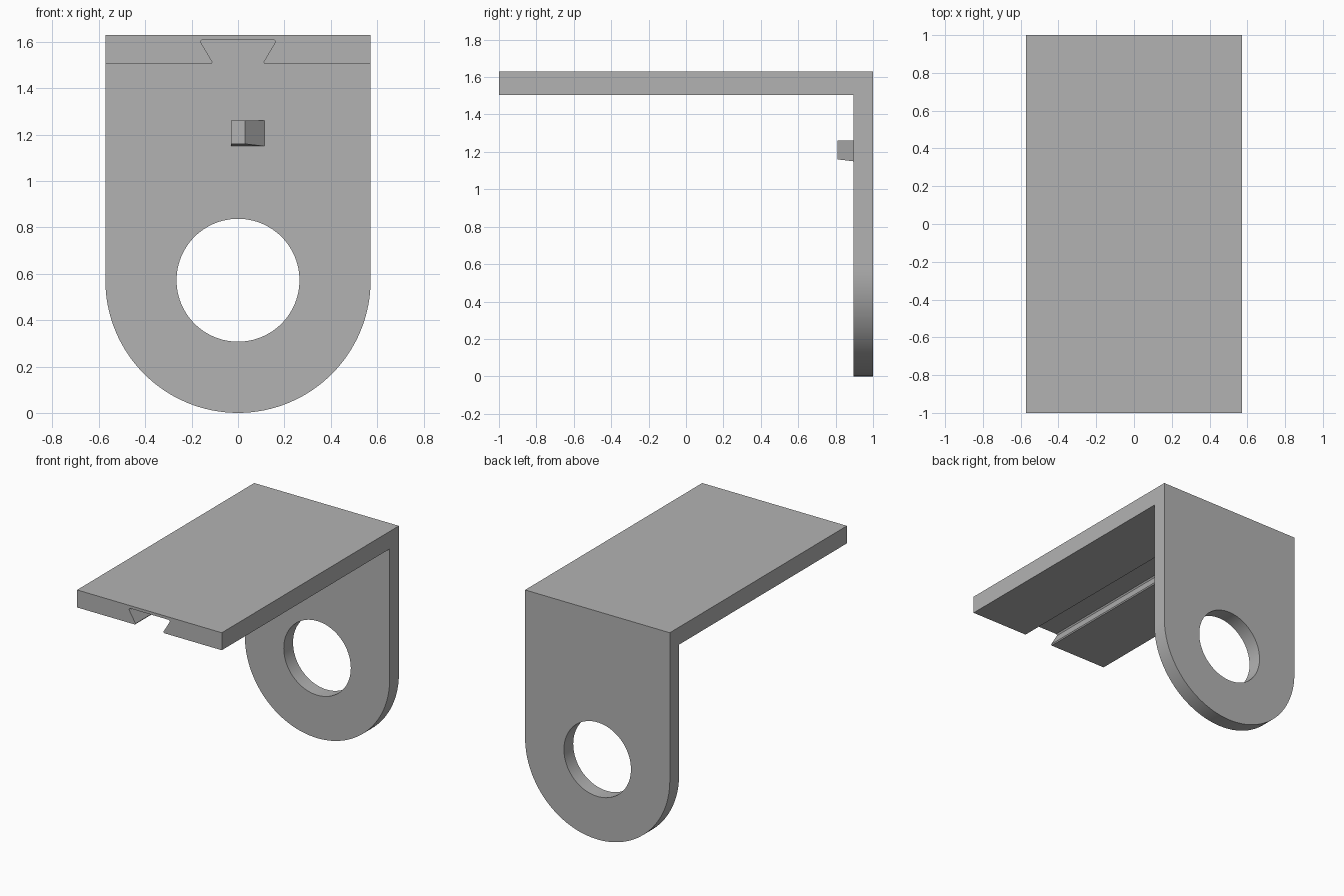
import bpy, bmesh
from math import cos, sin, pi, radians
from mathutils import Vector

if "Cube" in bpy.data.objects:
    bpy.data.objects.remove(bpy.data.objects["Cube"])

grey = bpy.data.materials.new("plain grey")
grey.use_nodes = True
grey.diffuse_color = (0.45, 0.45, 0.45, 1)
grey.node_tree.nodes["Principled BSDF"].inputs["Base Color"].default_value = (0.45, 0.45, 0.45, 1)

HALF = 0.572     # half width, also the radius of the rounded end
TOP = 1.63
UNDER = 1.505    # underside of the shelf
WALL = 0.895     # front face of the upright


def prism(name, points, depth):
    """Solid made by sweeping a closed outline along depth."""
    bm = bmesh.new()
    face = bm.faces.new([bm.verts.new(p) for p in points])
    swept = bmesh.ops.extrude_face_region(bm, geom=[face])["geom"]
    verts = [v for v in swept if isinstance(v, bmesh.types.BMVert)]
    bmesh.ops.translate(bm, verts=verts, vec=Vector(depth))
    bmesh.ops.recalc_face_normals(bm, faces=bm.faces)
    mesh = bpy.data.meshes.new(name)
    bm.to_mesh(mesh)
    bm.free()
    mesh.materials.append(grey)
    obj = bpy.data.objects.new(name, mesh)
    bpy.context.collection.objects.link(obj)
    return obj


def carve(obj, cutter, operation):
    """Apply a boolean and discard the cutter."""
    mod = obj.modifiers.new("carve", "BOOLEAN")
    mod.operation, mod.object, mod.solver = operation, cutter, "EXACT"
    bpy.context.view_layer.objects.active = obj
    bpy.ops.object.modifier_apply(modifier=mod.name)
    bpy.data.objects.remove(cutter)


def arc(radius, start, end, steps, y):
    return [(radius * cos(a), y, HALF + radius * sin(a))
            for a in (start + (end - start) * i / steps for i in range(steps + 1))]


# L-shaped bracket: shelf and upright in one piece
side = [(-1, UNDER), (WALL, UNDER), (WALL, -0.1), (1, -0.1), (1, TOP), (-1, TOP)]
bracket = prism("bracket", [(-0.7, y, z) for y, z in side], (1.4, 0, 0))

# Trim to width with a rounded lower end
outline = [(HALF, -1.2, 2), (-HALF, -1.2, 2)] + arc(HALF, pi, 2 * pi, 64, -1.2)
carve(bracket, prism("round_trim", outline, (0, 2.4, 0)), "INTERSECT")

# Round hole through the upright
carve(bracket, prism("hole_cutter", arc(0.265, 0, 2 * pi, 96, 0.7)[:-1], (0, 0.5, 0)), "DIFFERENCE")

# Dovetail groove under the shelf, stopping at the upright
half = [(0.115, 1.45), (0.115, UNDER), (0.11, 1.513), (0.162, 1.6), (0.155, 1.61)]
groove = [(x, -1.1, z) for x, z in half] + [(-x, -1.1, z) for x, z in reversed(half)]
carve(bracket, prism("groove_cutter", groove, (0, WALL + 1.1, 0)), "DIFFERENCE")

# Small wedge-shaped lug on the upright, its underside falling towards the wall
plan = [(-0.03, WALL + 0.005), (-0.03, 0.81), (0.03, 0.81), (0.115, WALL), (0.115, WALL + 0.005)]
lug = prism("lug", [(x, y, 1.16 - 0.12 * (y - 0.81)) for x, y in plan], (0, 0, 0.1))
for v in lug.data.vertices:
    if v.co.z > 1.2:
        v.co.z = 1.26

# Smooth the curved walls only
for obj in (bracket, lug):
    bpy.ops.object.select_all(action="DESELECT")
    obj.select_set(True)
    bpy.context.view_layer.objects.active = obj
    bpy.ops.object.shade_smooth_by_angle(angle=radians(30))
